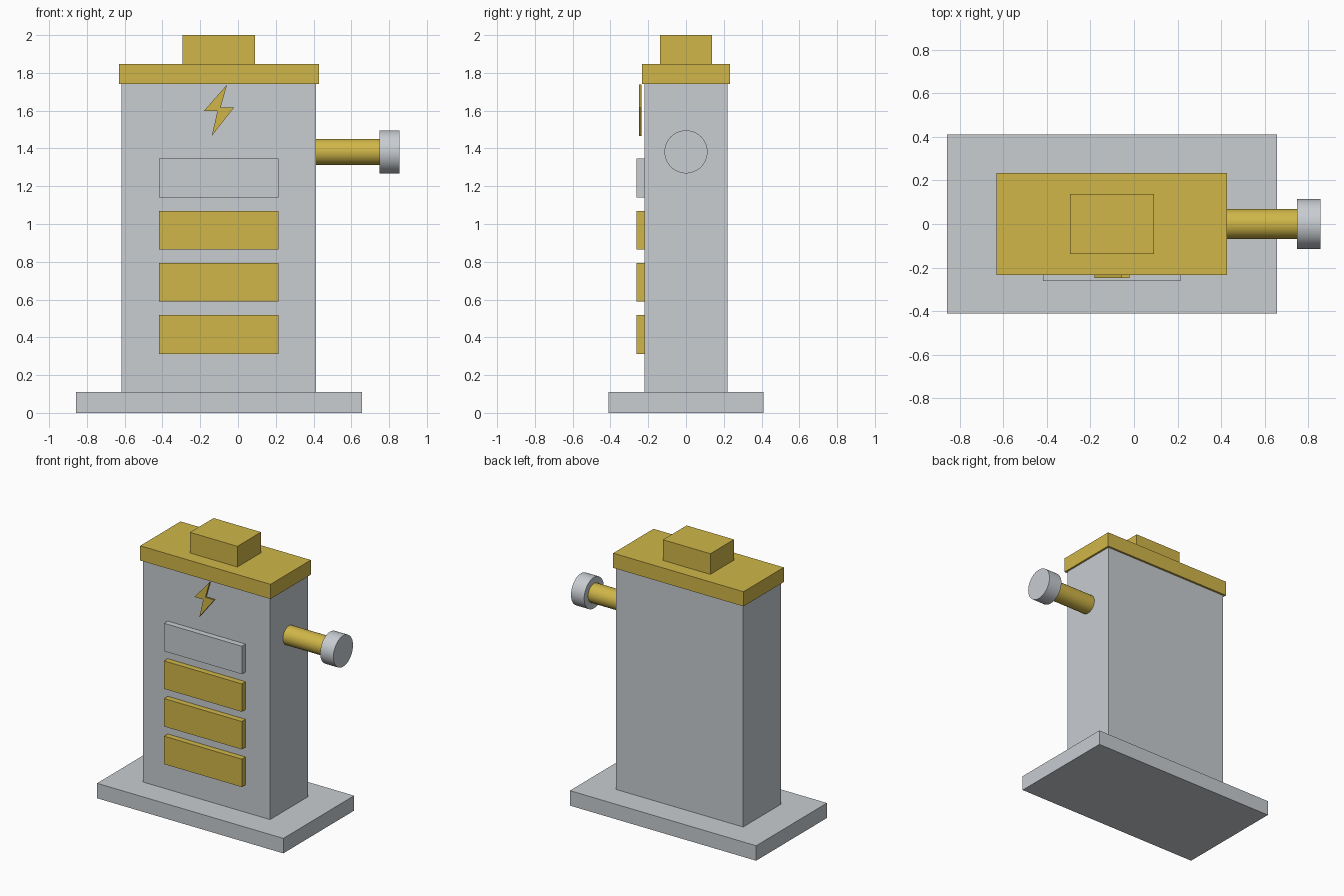
import bpy
import bmesh
from math import pi
from mathutils import Matrix, Vector

default = bpy.data.objects.get("Cube")
if default:
    bpy.data.objects.remove(default, do_unlink=True)


def material(name, color):
    mat = bpy.data.materials.new(name)
    mat.use_nodes = True
    mat.diffuse_color = color
    mat.node_tree.nodes["Principled BSDF"].inputs["Base Color"].default_value = color
    return mat


YELLOW = material("mustard yellow", (0.63, 0.47, 0.065, 1))
GREY = material("light grey", (0.58, 0.61, 0.64, 1))


def finish(name, bm, mat):
    bmesh.ops.recalc_face_normals(bm, faces=bm.faces)
    mesh = bpy.data.meshes.new(name)
    bm.to_mesh(mesh)
    bm.free()
    mesh.materials.append(mat)
    obj = bpy.data.objects.new(name, mesh)
    bpy.context.collection.objects.link(obj)
    return obj


def box(name, low, high, mat):
    low, high = Vector(low), Vector(high)
    bm = bmesh.new()
    bmesh.ops.create_cube(bm, size=1, matrix=Matrix.Translation((low + high) / 2)
                          @ Matrix.Diagonal((*(high - low), 1)))
    return finish(name, bm, mat)


def rod(name, x0, x1, z, radius, mat):
    bm = bmesh.new()
    bmesh.ops.create_cone(bm, cap_ends=True, segments=48, radius1=radius,
                          radius2=radius, depth=x1 - x0,
                          matrix=Matrix.Translation(((x0 + x1) / 2, 0, z))
                          @ Matrix.Rotation(pi / 2, 4, "Y"))
    # Smooth sides, flat end caps
    for face in bm.faces:
        face.smooth = len(face.verts) == 4
    for edge in bm.edges:
        edge.smooth = all(face.smooth for face in edge.link_faces)
    return finish(name, bm, mat)


# Casing
box("base_plate", (-0.858, -0.411, 0), (0.656, 0.411, 0.11), GREY)
box("body", (-0.618, -0.219, 0.11), (0.414, 0.219, 1.74), GREY)
box("lid", (-0.631, -0.234, 1.74), (0.428, 0.234, 1.848), YELLOW)
box("top_terminal", (-0.294, -0.137, 1.848), (0.091, 0.137, 2), YELLOW)

# Charge level bars, the top one unlit
for i in range(4):
    z = 0.312 + i * 0.2765
    box(f"charge_bar_{i + 1}", (-0.418, -0.262, z), (0.214, -0.215, z + 0.205),
        GREY if i == 3 else YELLOW)

# Side handle
rod("handle_shaft", 0.41, 0.748, 1.382, 0.069, YELLOW)
rod("handle_knob", 0.748, 0.855, 1.382, 0.114, GREY)

# Lightning symbol, standing just clear of the body
outline = [(-0.058, 1.738), (-0.092, 1.618), (-0.02, 1.618),
           (-0.139, 1.466), (-0.109, 1.598), (-0.181, 1.598)]
bm = bmesh.new()
front = bm.faces.new([bm.verts.new((x, -0.248, z)) for x, z in outline])
extruded = bmesh.ops.extrude_face_region(bm, geom=[front], use_keep_orig=True)
bmesh.ops.translate(bm, vec=(0, 0.013, 0),
                    verts=[v for v in extruded["geom"] if isinstance(v, bmesh.types.BMVert)])
finish("lightning_symbol", bm, YELLOW)
